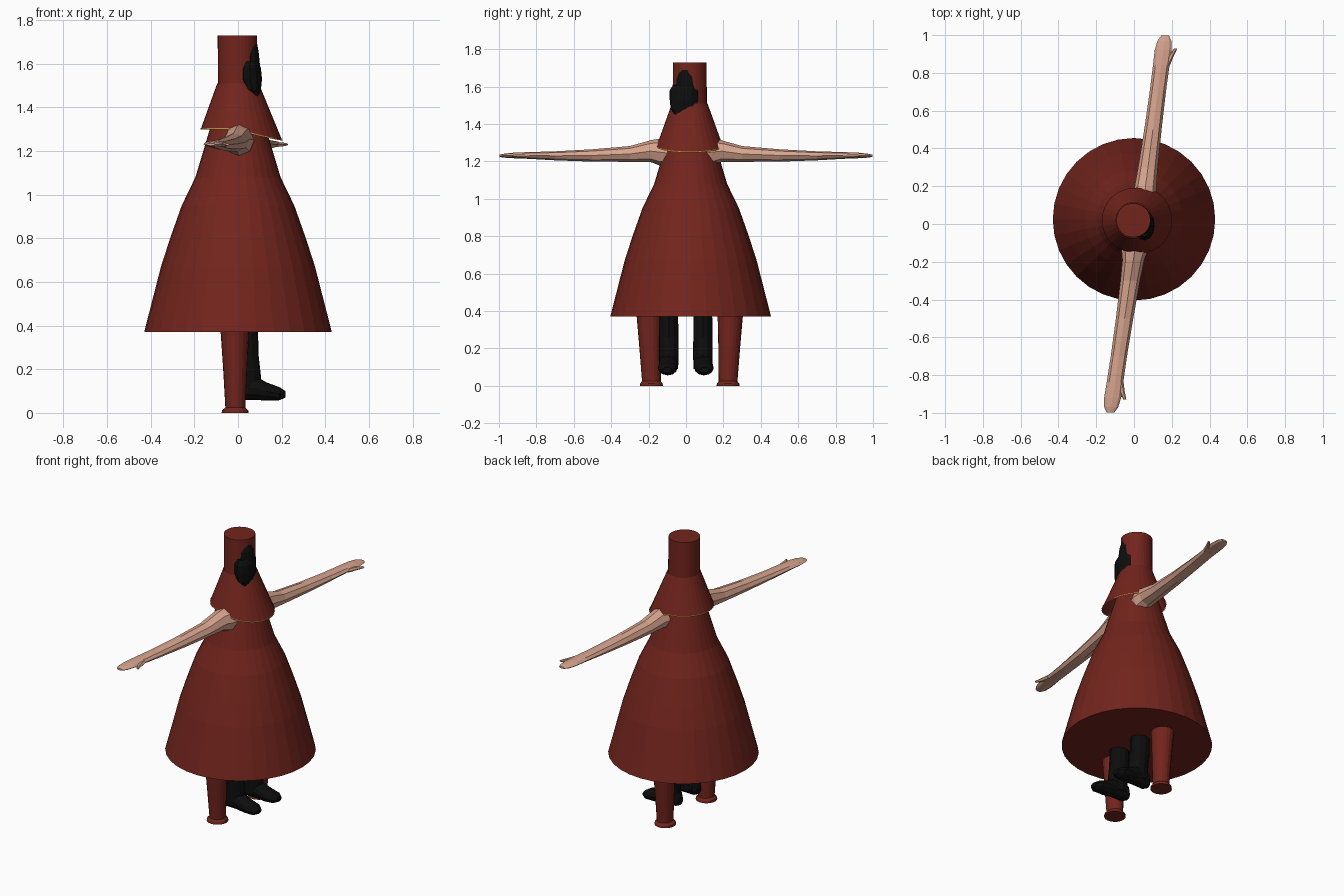
import bpy, bmesh, math
from mathutils import Vector


def material(name, rgb):
    m = bpy.data.materials.new(name)
    m.diffuse_color = (*rgb, 1)
    return m


RED = material("red_cloth", (0.17, 0.018, 0.012))
BLACK = material("black", (0.004, 0.004, 0.004))
SKIN = material("skin", (0.68, 0.37, 0.27))
GOLD = material("gold", (0.6, 0.32, 0.06))
CY = 0.025  # body axis in y


def finish(name, bm, mat):
    bmesh.ops.recalc_face_normals(bm, faces=bm.faces)
    me = bpy.data.meshes.new(name)
    bm.to_mesh(me)
    bm.free()
    me.materials.append(mat)
    ob = bpy.data.objects.new(name, me)
    bpy.context.collection.objects.link(ob)
    return ob


def loft(name, axis, rings, mat, sides=10, cap=True, warp=None):
    """Rings along an axis: (position, centre a, centre b, radius a, radius b)."""
    order = {"x": (0, 1, 2), "y": (1, 0, 2), "z": (2, 0, 1)}[axis]
    bm = bmesh.new()
    loops = []
    for i, (p, ca, cb, ra, rb) in enumerate(rings):
        loop = []
        for k in range(sides):
            t = 2 * math.pi * k / sides
            co = Vector((0, 0, 0))
            co[order[0]] = p
            co[order[1]] = ca + ra * math.cos(t)
            co[order[2]] = cb + rb * math.sin(t)
            if warp:
                co = warp(i, t, co)
            loop.append(bm.verts.new(co))
        loops.append(loop)
    for a, b in zip(loops, loops[1:]):
        for k in range(sides):
            n = (k + 1) % sides
            bm.faces.new((a[k], a[n], b[n], b[k]))
    if cap:
        bm.faces.new(loops[0])
        bm.faces.new(loops[-1])
    return finish(name, bm, mat)


# Robe with closed underside
robe = [(0.37, 0.43), (0.67, 0.353), (0.80, 0.311), (0.95, 0.258),
        (1.08, 0.195), (1.24, 0.147), (1.40, 0.10)]
loft("robe", "z", [(z, 0, CY, r, r) for z, r in robe], RED, 32)

# Hood tube
loft("hood", "z", [(1.45, 0, 0.02, 0.092, 0.092), (1.73, -0.003, 0.02, 0.09, 0.09)], RED, 32)


# Shoulder cape, hem dips at the front
def hem(t):
    d = max(0.0, math.cos(t)) ** 0.8
    return 1.302 - 0.052 * d, 0.17 + 0.032 * d


def cape_warp(i, t, co):
    if i == 0:
        z, r = hem(t)
        return Vector((r * math.cos(t), 0.02 + r * math.sin(t), z))
    return co


loft("shoulder_cape", "z", [(1.3, 0, 0.02, 0.17, 0.17), (1.51, 0, 0.02, 0.095, 0.095)],
     RED, 32, False, cape_warp)


# Gold trim along the hem
def trim_warp(i, t, co):
    z, r = hem(t)
    r += 0.002
    return Vector((r * math.cos(t), 0.02 + r * math.sin(t), z - 0.003 + 0.006 * i))


loft("hem_trim", "z", [(0, 0, 0, 1, 1), (1, 0, 0, 1, 1)], GOLD, 32, False, trim_warp)


# Arms: (distance, z, half width, half height)
ARM = [(0.10, 1.245, 0.065, 0.065), (0.14, 1.25, 0.07, 0.072), (0.19, 1.255, 0.058, 0.058),
       (0.30, 1.24, 0.052, 0.042), (0.50, 1.232, 0.046, 0.033), (0.70, 1.23, 0.043, 0.024),
       (0.84, 1.232, 0.044, 0.018), (0.92, 1.232, 0.045, 0.015), (0.97, 1.231, 0.037, 0.011),
       (0.998, 1.23, 0.02, 0.006)]
THUMB = [(0.84, 0.028, 0.018), (0.89, 0.045, 0.015), (0.93, 0.066, 0.008)]


def arm(tag, side, x0, slope):
    def cx(d):
        return x0 + slope * side * d
    loft("arm_" + tag, "y", [(side * d, cx(d), z, rx, rz) for d, z, rx, rz in ARM], SKIN, 8)
    loft("thumb_" + tag, "y", [(side * d, cx(d) + o, 1.23, r, r * 0.7) for d, o, r in THUMB], SKIN, 6)


arm("left", 1, 0.035, 0.13)
arm("right", -1, 0.025, 0.15)

for tag, s in (("left", 1), ("right", -1)):
    # Stout red trouser leg with flared cuff
    loft("trouser_leg_" + tag, "z",
         [(0, -0.013, 0.02 + s * 0.205, 0.062, 0.062),
          (0.012, -0.013, 0.02 + s * 0.205, 0.06, 0.06),
          (0.025, -0.012, 0.02 + s * 0.205, 0.046, 0.05),
          (0.20, -0.013, 0.02 + s * 0.211, 0.055, 0.058),
          (0.42, -0.015, 0.02 + s * 0.218, 0.068, 0.07)], RED, 20)
    # Black boot: shin and foot
    y = 0.09 if s > 0 else -0.092
    loft("boot_shin_" + tag, "z",
         [(0.09, 0.045, y, 0.06, 0.05), (0.17, 0.045, y, 0.06, 0.052),
          (0.26, 0.035, y, 0.06, 0.051), (0.42, 0.03, y, 0.06, 0.05)], BLACK, 12)
    foot = [(-0.025, 0.095, 0.025, 0.025), (-0.005, 0.11, 0.045, 0.05),
            (0.08, 0.115, 0.05, 0.055), (0.13, 0.098, 0.052, 0.042),
            (0.19, 0.088, 0.048, 0.03), (0.217, 0.085, 0.025, 0.015)]
    loft("boot_foot_" + tag, "x",
         [(x, y + s * (x * 0.04), z, ry, rz) for x, z, ry, rz in foot], BLACK, 12)

# Black mask set into the front of the hood
loft("mask_lower", "z",
     [(1.45, 0.085, -0.005, 0.015, 0.055), (1.48, 0.065, -0.007, 0.04, 0.075),
      (1.53, 0.055, -0.007, 0.055, 0.08), (1.58, 0.055, -0.007, 0.05, 0.08),
      (1.61, 0.055, -0.002, 0.035, 0.066)], BLACK, 12)
loft("mask_upper", "z",
     [(1.58, 0.06, 0.003, 0.042, 0.058), (1.65, 0.055, 0.003, 0.04, 0.052),
      (1.69, 0.05, 0.003, 0.038, 0.035)], BLACK, 12)
